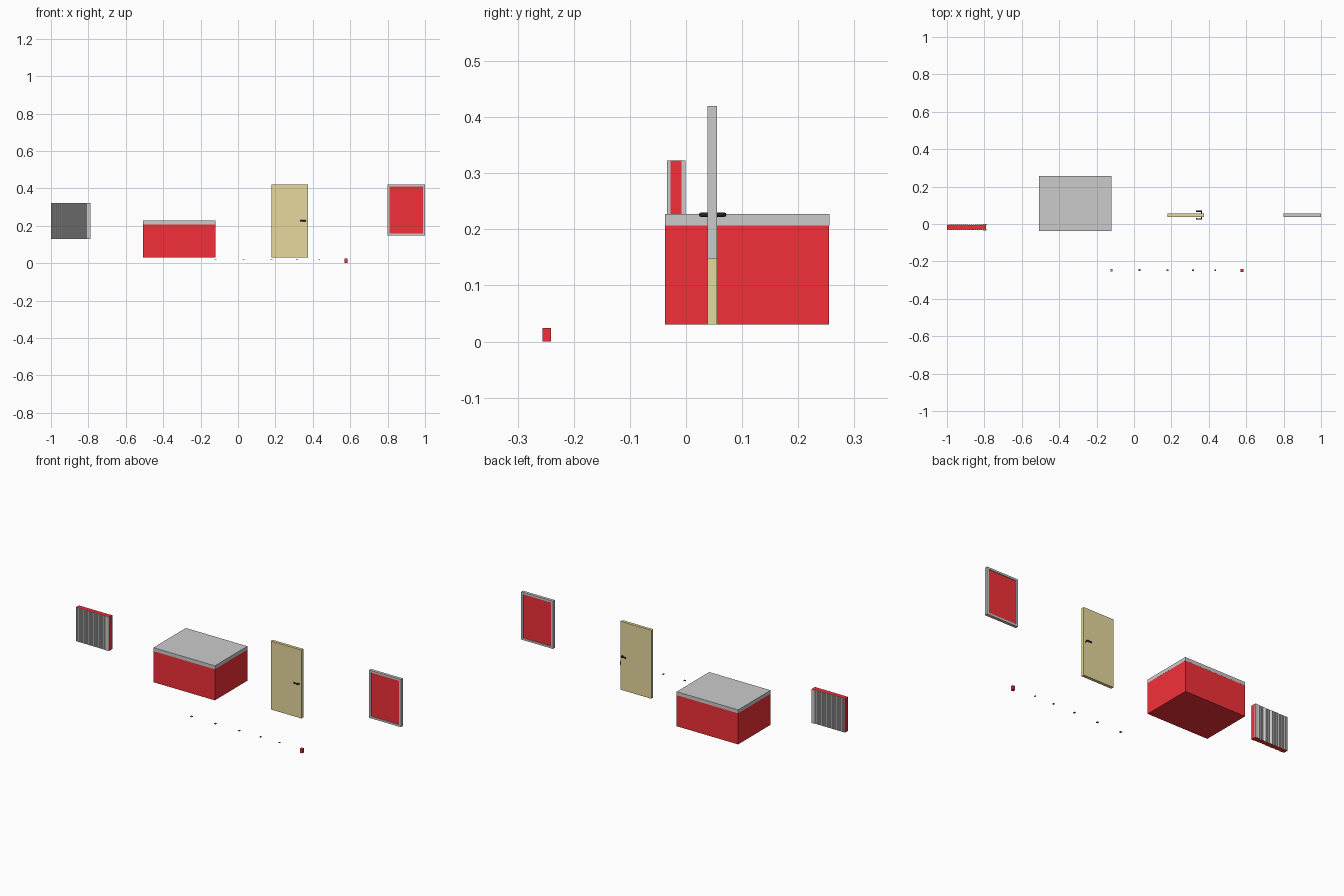
import bpy, bmesh, math

if "Cube" in bpy.data.objects:
    bpy.data.objects.remove(bpy.data.objects["Cube"])


def material(name, rgb):
    m = bpy.data.materials.new(name)
    m.diffuse_color = (*rgb, 1)
    m.use_nodes = True
    m.node_tree.nodes["Principled BSDF"].inputs["Base Color"].default_value = m.diffuse_color
    return m


RED = material("red", (0.9, 0.03, 0.04))
TAN = material("tan", (0.8, 0.69, 0.34))
BLACK = material("black", (0.02, 0.02, 0.02))
GREY = material("grey", (0.8, 0.8, 0.8))


def finish(name, bm, mats):
    bmesh.ops.recalc_face_normals(bm, faces=bm.faces)
    me = bpy.data.meshes.new(name)
    bm.to_mesh(me)
    bm.free()
    for m in mats:
        me.materials.append(m)
    ob = bpy.data.objects.new(name, me)
    bpy.context.collection.objects.link(ob)
    return ob


def add_box(bm, x, y, z):
    vs = bmesh.ops.create_cube(bm, size=1)["verts"]
    for v in vs:
        for i, (lo, hi) in enumerate((x, y, z)):
            v.co[i] = lo if v.co[i] < 0 else hi


def box(name, x, y, z, mat=None):
    bm = bmesh.new()
    add_box(bm, x, y, z)
    return finish(name, bm, [mat] if mat else [])


def tube(name, points, radius, mat):
    cu = bpy.data.curves.new(name, "CURVE")
    cu.dimensions = "3D"
    cu.bevel_depth = radius
    cu.bevel_resolution = 2
    cu.use_fill_caps = True
    sp = cu.splines.new("POLY")
    sp.points.add(len(points) - 1)
    for p, co in zip(sp.points, points):
        p.co = (*co, 1)
    cu.materials.append(mat)
    ob = bpy.data.objects.new(name, cu)
    bpy.context.collection.objects.link(ob)


# ribbed panel: corrugated grey faces, red ends, top and bottom
bm = bmesh.new()
N, A = 40, 0.0015
xs = [-1 + 0.21 * i / N for i in range(N + 1)]
front = [(x, -0.0315 + A * (-1) ** i) for i, x in enumerate(xs)]
back = [(x, -0.0035 - A * (-1) ** i) for i, x in enumerate(xs)]
base = bm.faces.new([bm.verts.new((x, y, 0.13)) for x, y in front + back[::-1]])
ext = bmesh.ops.extrude_face_region(bm, geom=[base], use_keep_orig=True)
for g in ext["geom"]:
    if isinstance(g, bmesh.types.BMVert):
        g.co.z = 0.323
bmesh.ops.recalc_face_normals(bm, faces=bm.faces)
for f in bm.faces:
    f.material_index = 1 if abs(f.normal.y) > 0.5 else 0
finish("ribbed_panel", bm, [RED, GREY])
# smooth edge stiles beside the red ends
for n, y in (("front", (-0.034, -0.028)), ("back", (-0.008, -0.001))):
    box("panel_stile_" + n, (-0.808, -0.7895), y, (0.13, 0.3225))

# counter block with grey worktop
box("block_body", (-0.507, -0.12), (-0.037, 0.255), (0.03, 0.21), RED)
box("block_top", (-0.5073, -0.1197), (-0.0373, 0.2553), (0.207, 0.227))

# door leaf with lever handles on both sides
box("door_leaf", (0.18, 0.373), (0.038, 0.055), (0.03, 0.42), TAN)
HZ = 0.226
tube("door_handle", [(0.332, 0.027, HZ), (0.36, 0.027, HZ),
                     (0.36, 0.068, HZ), (0.332, 0.068, HZ)], 0.004, BLACK)

# window: four frame bars and a pane
Y = (0.038, 0.055)
bm = bmesh.new()
for x in ((0.8, 0.811), (0.989, 1.0)):
    add_box(bm, x, Y, (0.148, 0.42))
for z in ((0.148, 0.159), (0.409, 0.42)):
    add_box(bm, (0.811, 0.989), Y, z)
finish("window_frame", bm, [])
box("window_pane", (0.811, 0.989), (0.042, 0.051), (0.159, 0.409), RED)

# small red post and row of tiny chips
box("small_post", (0.57, 0.585), (-0.256, -0.241), (0, 0.024), RED)
chips = [(-0.12, (0.1, 0.6, 0.5)), (0.03, (0.05, 0.2, 0.7)), (0.18, (0.3, 0.05, 0.6)),
         (0.315, (0.3, 0.05, 0.15)), (0.435, (0.03, 0.12, 0.05))]
for i, (x, col) in enumerate(chips):
    r = 0.006 - 0.0005 * i
    box(f"chip_{i + 1}", (x - r, x + r), (-0.247 - r, -0.247 + r),
        (0.017, 0.020), material(f"chip_colour_{i + 1}", col))
